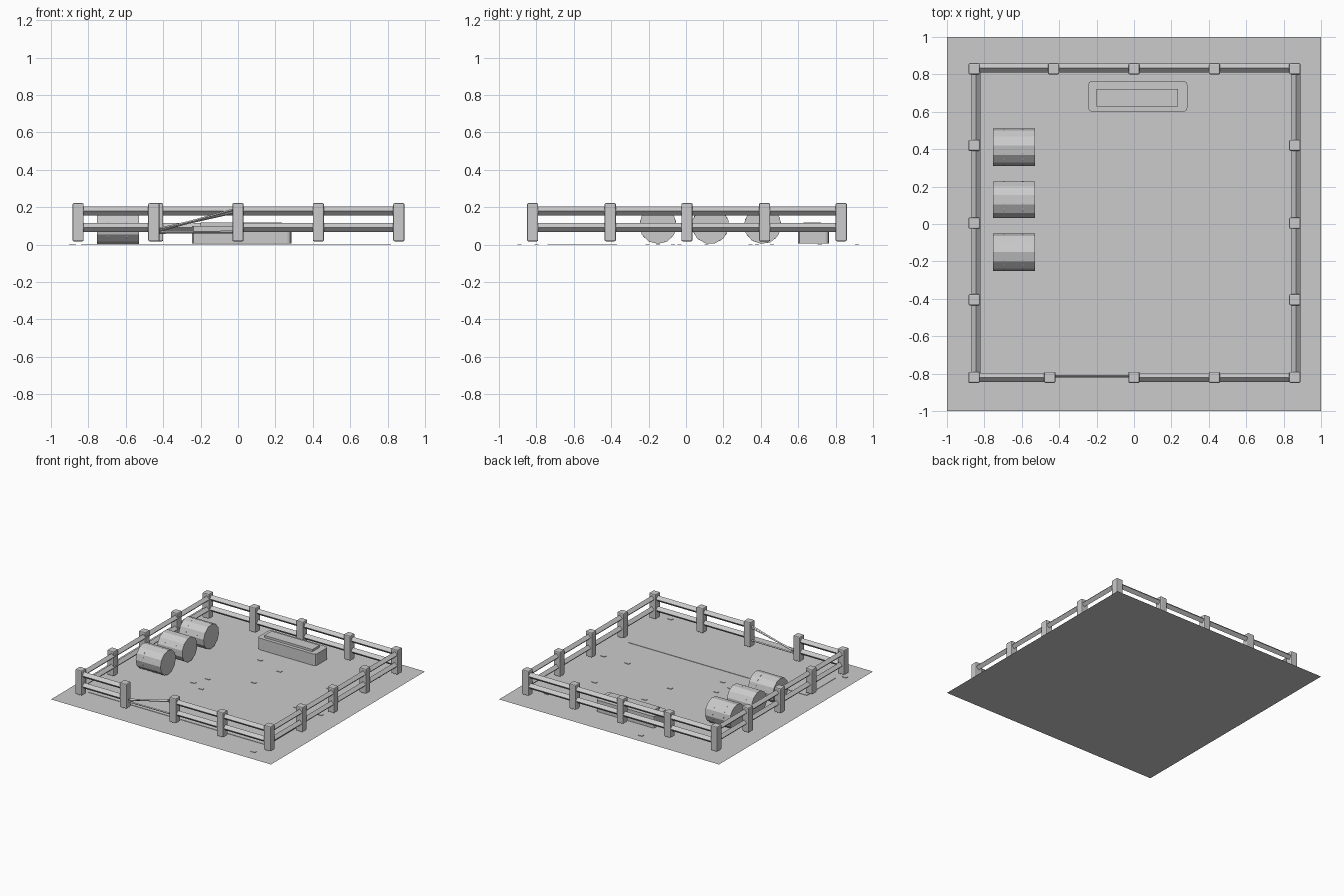
import bpy, bmesh, math
from mathutils import Vector, Matrix

if "Cube" in bpy.data.objects:
    bpy.data.objects.remove(bpy.data.objects["Cube"])

GREY = (0.6, 0.6, 0.6, 1)
grey = bpy.data.materials.new("plain grey")
grey.use_nodes = True
grey.diffuse_color = GREY
grey.node_tree.nodes["Principled BSDF"].inputs["Base Color"].default_value = GREY


def finish(name, bm):
    mesh = bpy.data.meshes.new(name)
    bm.to_mesh(mesh)
    bm.free()
    mesh.materials.append(grey)
    obj = bpy.data.objects.new(name, mesh)
    bpy.context.collection.objects.link(obj)
    return obj


def box(name, low, high, bevel=0, upright_only=True):
    bm = bmesh.new()
    bmesh.ops.create_cube(bm, size=1)
    low, high = Vector(low), Vector(high)
    for v in bm.verts:
        v.co = (low + high) / 2 + v.co * (high - low)
    if bevel:
        edges = [e for e in bm.edges if not upright_only
                 or abs(e.verts[0].co.z - e.verts[1].co.z) > 1e-4]
        bmesh.ops.bevel(bm, geom=edges, offset=bevel, segments=2, profile=0.5, affect='EDGES')
    return finish(name, bm)


def rod(name, start, end, radius, sides, turn=0):
    """Prism with flat sides running from start to end."""
    start, end = Vector(start), Vector(end)
    axis = (end - start).normalized()
    across = axis.cross(Vector((0, 0, 1))).normalized()
    up = across.cross(axis)
    frame = Matrix((across, up, axis)).transposed().to_4x4()
    bm = bmesh.new()
    bmesh.ops.create_cone(bm, cap_ends=True, segments=sides, radius1=radius, radius2=radius,
                          depth=(end - start).length,
                          matrix=Matrix.Translation((start + end) / 2) @ frame
                          @ Matrix.Rotation(turn, 4, 'Z'))
    return finish(name, bm)


# Flat ground sheet
bm = bmesh.new()
bmesh.ops.create_grid(bm, x_segments=1, y_segments=1, size=1)
finish("ground", bm)

# Ground patch and scattered chips
box("ground_patch", (-0.84, -0.74, 0), (0.785, -0.37, 0.003))
chips = [(-0.23, 0.915), (0.765, 0.715), (-0.12, 0.46), (0.11, 0.38), (0.59, 0.345),
         (0.07, 0.11), (-0.25, -0.035), (-0.3, -0.15), (-0.19, -0.205), (0.58, -0.07),
         (0.8, -0.07), (0.765, -0.89), (-0.885, -0.8)]
for x, y in chips:
    box("ground_chip", (x - 0.019, y - 0.011, 0), (x + 0.019, y + 0.011, 0.004))

# Fence posts, corner to corner on each side
LEFT, RIGHT, FRONT, BACK = 0.86, -0.855, -0.82, 0.83
front_xs = [RIGHT, -0.45, 0, 0.43, LEFT]
back_xs = [RIGHT, -0.43, 0, 0.43, LEFT]
side_ys = [FRONT, -0.405, 0.005, 0.42, BACK]
posts = [(x, FRONT) for x in front_xs] + [(x, BACK) for x in back_xs]
posts += [(x, y) for x in (RIGHT, LEFT) for y in side_ys[1:-1]]
for x, y in posts:
    box("fence_post", (x - 0.03, y - 0.03, 0.018), (x + 0.03, y + 0.03, 0.222), 0.007, False)

# Diamond section rails; the broken front bay is left open
for z in (0.18, 0.092):
    for a, b in zip(front_xs, front_xs[1:]):
        if b != 0:
            rod("front_rail", (a, FRONT, z), (b, FRONT, z), 0.024, 4)
    rod("back_rail", (RIGHT, BACK + 0.005, z), (LEFT, BACK + 0.005, z), 0.024, 4)
    for side, x in (("right", RIGHT + 0.01), ("left", LEFT + 0.005)):
        rod(side + "_rail", (x, FRONT, z), (x, BACK, z), 0.024, 4)

# Thin fallen rails in the broken bay
for low, high in ((0.07, 0.19), (0.08, 0.175), (0.065, 0.068)):
    rod("broken_rail", (-0.44, FRONT + 0.006, low), (-0.01, FRONT + 0.006, high), 0.007, 4)

# Barrels lying on their sides, each with two hoops
for y, turn in ((0.41, 0.1), (0.13, 0.26), (-0.15, 0)):
    rod("barrel", (-0.755, y, 0.104), (-0.53, y, 0.104), 0.1, 12, turn)
    for x in (-0.695, -0.595):
        rod("barrel_hoop", (x - 0.003, y, 0.104), (x + 0.003, y, 0.104), 0.099, 14, turn)

# Trough with a raised inner block
box("trough", (-0.245, 0.6, 0.005), (0.285, 0.765, 0.1), 0.02)
box("trough_filling", (-0.2, 0.628, 0.09), (0.236, 0.722, 0.118))
